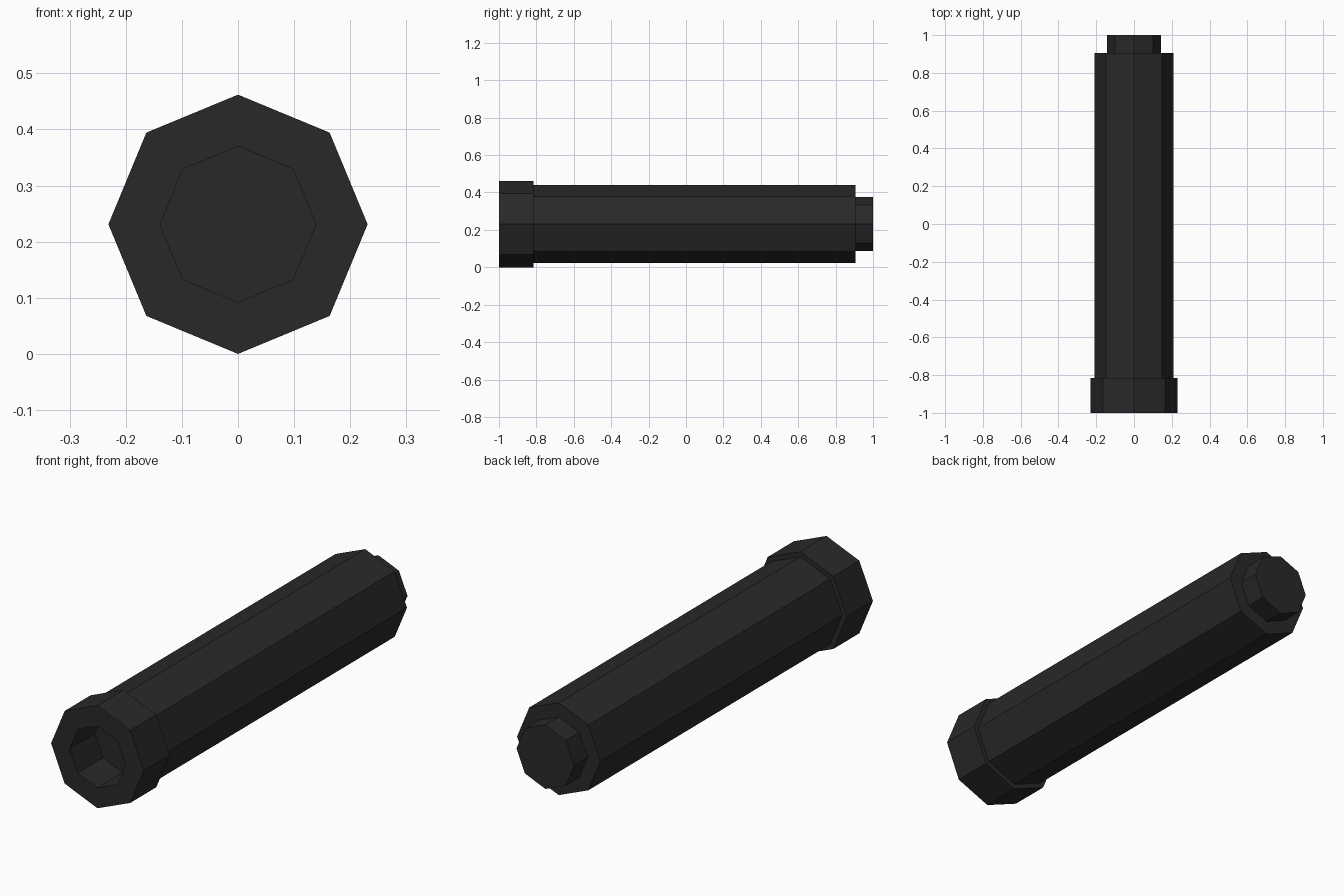
import bpy, bmesh
from math import sin, cos, pi

if "Cube" in bpy.data.objects:
    bpy.data.objects.remove(bpy.data.objects["Cube"])

SIDES = 8
AXIS_Z = 0.231

mat = bpy.data.materials.new("black_metal")
mat.diffuse_color = (0.022, 0.022, 0.022, 1)
mat.use_nodes = True
mat.node_tree.nodes["Principled BSDF"].inputs["Base Color"].default_value = mat.diffuse_color


def lathe(name, profile):
    """Octagonal part along y; profile is (radius, y) from the rear to the front, capped at both ends."""
    bm = bmesh.new()
    rings = []
    for r, y in profile:
        rings.append([bm.verts.new((r * cos(2 * pi * i / SIDES), y,
                                    AXIS_Z + r * sin(2 * pi * i / SIDES)))
                      for i in range(SIDES)])
    for a, b in zip(rings, rings[1:]):
        for i in range(SIDES):
            j = (i + 1) % SIDES
            bm.faces.new((a[i], a[j], b[j], b[i]))
    bm.faces.new(rings[0])
    bm.faces.new(rings[-1])
    bmesh.ops.recalc_face_normals(bm, faces=bm.faces)
    mesh = bpy.data.meshes.new(name)
    bm.to_mesh(mesh)
    bm.free()
    mesh.materials.append(mat)
    obj = bpy.data.objects.new(name, mesh)
    bpy.context.collection.objects.link(obj)
    return obj


# Front collar with its blind octagonal bore
lathe("front_collar", [(0.231, -0.815), (0.231, -1.0), (0.139, -1.0), (0.139, -0.81)][0:3]
      + [(0.139, -0.82)])

# Long main tube
lathe("main_tube", [(0.208, 0.905), (0.208, -0.815)])

# Narrow rear mounting stub
lathe("rear_stub", [(0.144, 1.0), (0.144, 0.905)])
